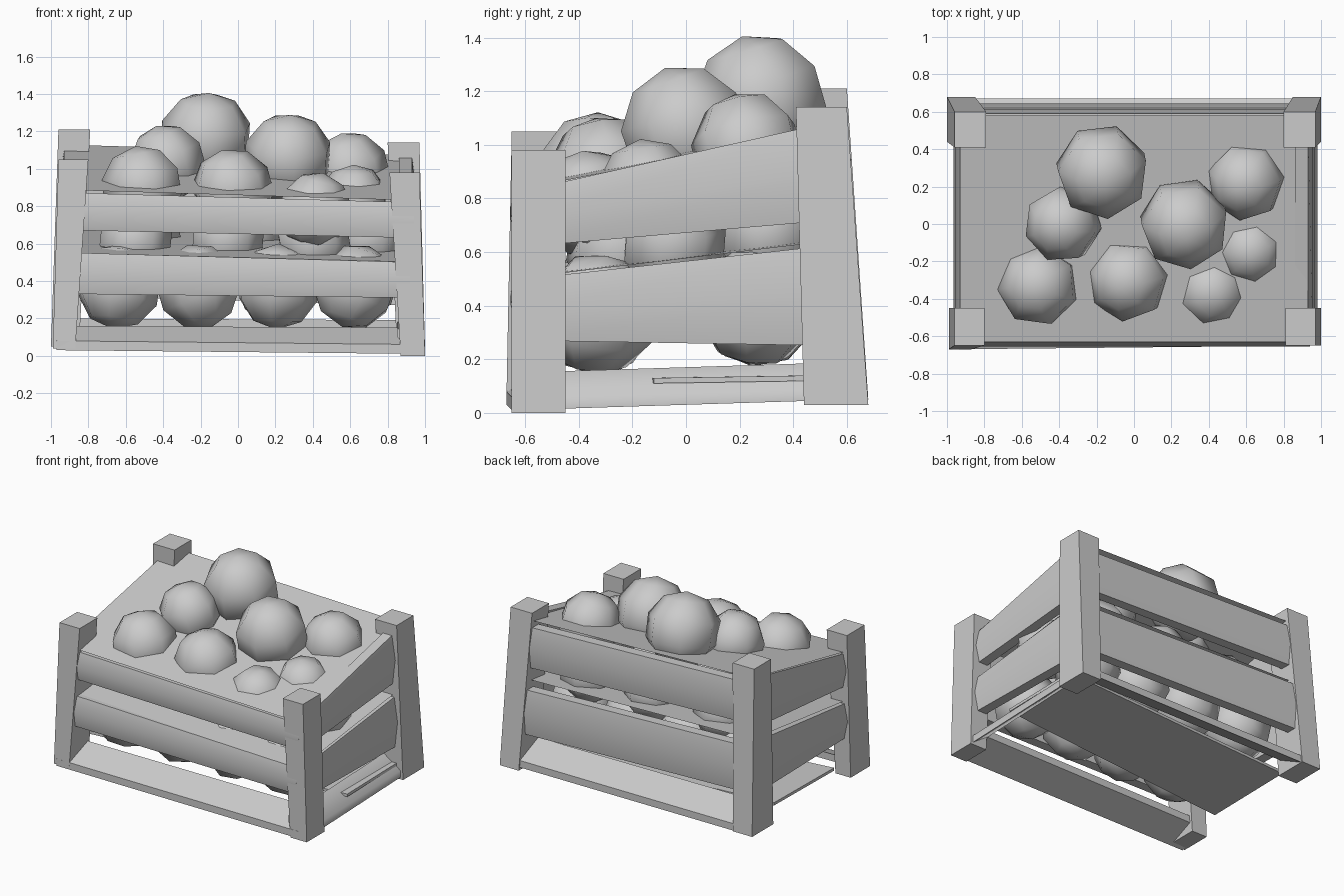
import bpy, bmesh, math, random
from mathutils import Vector, Matrix, Euler

if "Cube" in bpy.data.objects:
    bpy.data.objects.remove(bpy.data.objects["Cube"])

random.seed(4)


def make(name, verts, faces, smooth=None):
    me = bpy.data.meshes.new(name)
    bm = bmesh.new()
    vs = [bm.verts.new(v) for v in verts]
    for f in faces:
        bm.faces.new([vs[i] for i in f])
    bmesh.ops.recalc_face_normals(bm, faces=bm.faces[:])
    bm.to_mesh(me)
    bm.free()
    ob = bpy.data.objects.new(name, me)
    bpy.context.collection.objects.link(ob)
    if smooth:
        bpy.ops.object.select_all(action='DESELECT')
        bpy.context.view_layer.objects.active = ob
        ob.select_set(True)
        bpy.ops.object.shade_smooth_by_angle(angle=math.radians(smooth))
    return ob


def loft(name, ring_a, ring_b, smooth=60):
    """Solid between two rings with the same point count."""
    n = len(ring_a)
    faces = [(i, (i + 1) % n, n + (i + 1) % n, n + i) for i in range(n)]
    faces += [tuple(range(n)), tuple(range(n, 2 * n))]
    return make(name, list(ring_a) + list(ring_b), faces, smooth)


def board(name, a, b, out, thick=0.07, bulge=0.025):
    """Board from end a to end b, each (x, y, z_low, z_high); 'out' points outward."""
    o = Vector(out)

    def ring(e):
        x, y, lo, hi = e
        p = Vector((x, y, 0))
        z = Vector((0, 0, 1))
        return [p - o * thick + z * lo, p + z * lo,
                p + o * bulge + z * (lo + hi) / 2,
                p + z * hi, p - o * thick + z * hi]
    return loft(name, ring(a), ring(b))


def sill(name, a, b, out, width=0.2):
    """Bottom board lying at a slant: low outside, high inside."""
    o = Vector(out)

    def ring(e):
        x, y, lo, hi = e
        p = Vector((x, y, lo))
        q = Vector((x, y, hi)) - o * width
        return [p, p + Vector((0, 0, .05)), q, q - Vector((0, 0, .05))]
    return loft(name, ring(a), ring(b))


def post(name, top, bottom):
    """Leaning post; each end is (x0, x1, y0, y1, z)."""
    def ring(r):
        x0, x1, y0, y1, z = r
        return [(x0, y0, z), (x1, y0, z), (x1, y1, z), (x0, y1, z)]
    return loft(name, ring(top), ring(bottom))


# corner posts
post("post_front_left", (-.96, -.80, -.65, -.45, 1.05), (-.99, -.87, -.67, -.45, .04))
post("post_front_right", (.81, .97, -.65, -.45, .98), (.87, 1.0, -.65, -.45, 0))
post("post_back_left", (-.96, -.79, .41, .60, 1.21), (-1.0, -.85, .44, .68, .05))
post("post_back_right", (.80, .97, .41, .60, 1.14), (.85, 1.0, .44, .68, .03))

# long boards, front and back
F, B, L, R = (0, -1, 0), (0, 1, 0), (-1, 0, 0), (1, 0, 0)
board("front_board_upper", (-.83, -.63, .67, .87), (.94, -.63, .63, .82), F)
board("front_board_middle", (-.85, -.63, .33, .55), (.92, -.63, .31, .50), F)
sill("front_board_bottom", (-.97, -.67, .03, .16), (.97, -.65, .01, .15), F)
board("back_board_upper", (-.84, .59, .80, 1.09), (.84, .59, .74, 1.03), B)
board("back_board_middle", (-.86, .62, .32, .65), (.86, .62, .27, .59), B)
sill("back_board_bottom", (-.97, .67, .05, .20), (.97, .67, .05, .19), B)

# short boards, left and right
board("right_board_upper", (.93, -.60, .62, .83), (.93, .56, .72, 1.09), R)
board("right_board_middle", (.94, -.60, .27, .50), (.94, .58, .25, .63), R)
sill("right_board_bottom", (.98, -.64, .01, .15), (.98, .62, .05, .19), R, .13)
board("left_board_upper", (-.93, -.60, .66, .88), (-.93, .56, .76, 1.12), L)
board("left_board_middle", (-.94, -.60, .31, .54), (-.94, .58, .29, .67), L)

# floor panel, slightly skewed
loft("floor_panel",
     [(-.95, -.32, .13), (-.95, .36, .14), (-.95, .36, .16), (-.95, -.32, .15)],
     [(.95, -.12, .11), (.95, .50, .12), (.95, .50, .14), (.95, -.12, .13)])


# sloping fill sheets between the fruit layers
def sheet(name, z, slope_x, slope_y):
    pts = [(-.93, -.63), (.93, -.63), (.93, .58), (-.93, .58)]
    make(name, [(x, y, z + slope_x * x + slope_y * y) for x, y in pts], [(0, 1, 2, 3)])


sheet("upper_fill", .985, -.03, .20)
sheet("lower_fill", .60, -.025, .12)


# low-poly fruit
def fruit(name, x, y, z, r):
    me = bpy.data.meshes.new(name)
    bm = bmesh.new()
    bmesh.ops.create_uvsphere(bm, u_segments=7, v_segments=5, radius=r * 1.02)
    turn = Euler((random.uniform(-.3, .3), random.uniform(-.3, .3), random.uniform(0, 6)))
    bm.transform(Matrix.Translation((x, y, z)) @ turn.to_matrix().to_4x4())
    for f in bm.faces:
        f.smooth = True
    bm.to_mesh(me)
    bm.free()
    bpy.context.collection.objects.link(bpy.data.objects.new(name, me))


top_layer = [(-.17, .28, 1.16, .25), (.27, 0, 1.055, .24), (-.38, 0, 1.03, .205),
             (-.51, -.33, .90, .22), (-.03, -.30, .885, .22), (.60, .23, .985, .21),
             (.41, -.36, .78, .20), (.62, -.14, .83, .19)]
for i, f in enumerate(top_layer):
    fruit(f"top_fruit_{i}", *f)

# middle layer just pokes through the lower sheet
for i, (x, y) in enumerate([(-.55, -.2), (-.06, -.15), (.40, -.25), (.70, -.05),
                            (-.5, .28), (.05, .3), (.55, .3)]):
    fruit(f"middle_fruit_{i}", x, y, .64 + .12 * y, .2)

# bottom layer in two rows
for j, y in enumerate((-.33, .27)):
    for i, x in enumerate((-.64, -.21, .21, .63)):
        fruit(f"bottom_fruit_{j}_{i}", x, y, .37 + .03 * j, .225)
